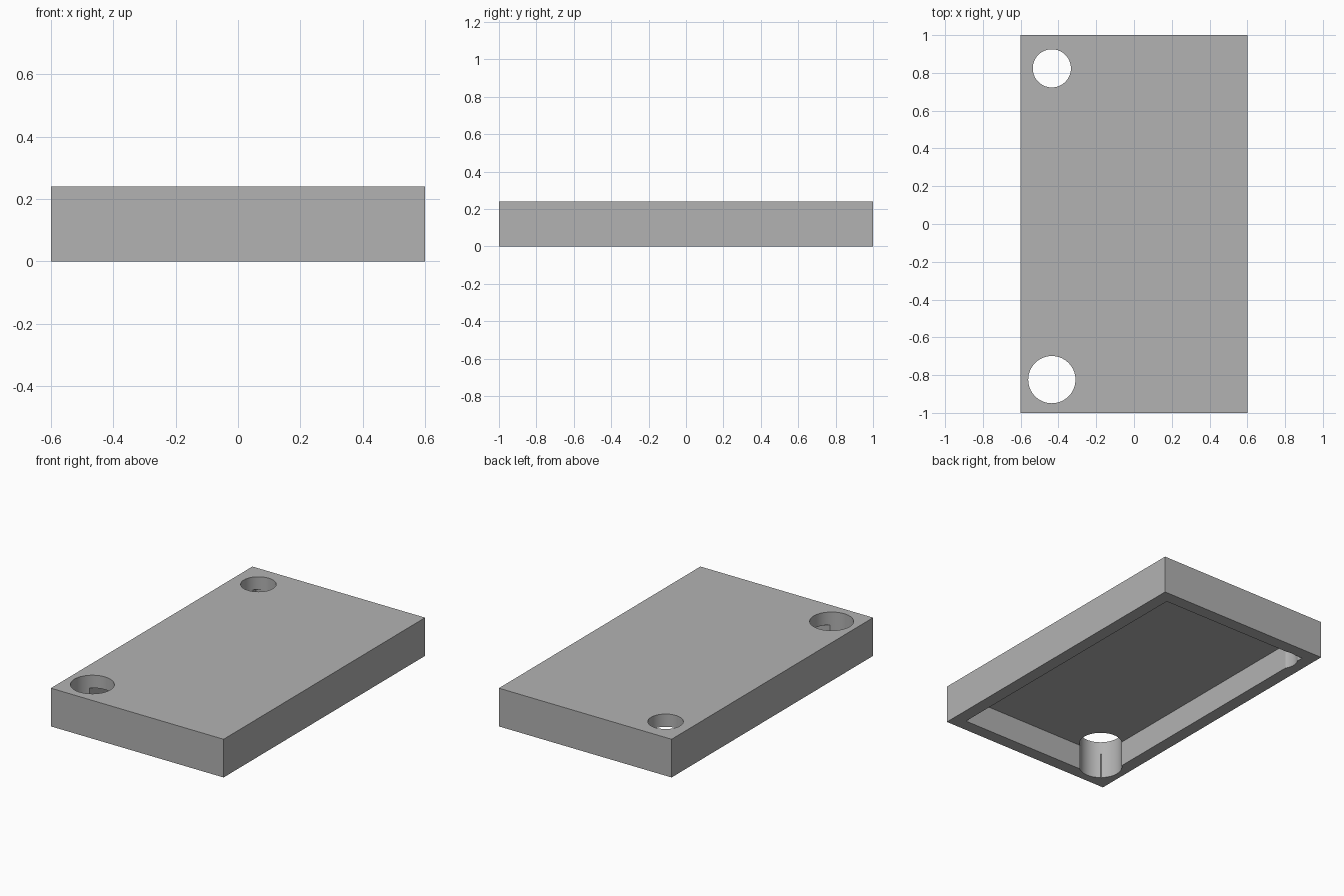
import bpy
from mathutils import Vector

default = bpy.data.objects.get("Cube")
if default:
    bpy.data.objects.remove(default, do_unlink=True)

WIDTH, LENGTH, HEIGHT = 1.2, 2.0, 0.24
WALL = 0.08

grey = bpy.data.materials.new("plain_grey")
grey.use_nodes = True
grey.diffuse_color = (0.448, 0.448, 0.448, 1)
grey.node_tree.nodes["Principled BSDF"].inputs["Base Color"].default_value = grey.diffuse_color


def block(name, size, center):
    bpy.ops.mesh.primitive_cube_add(size=1, location=center)
    obj = bpy.context.object
    obj.name = name
    obj.scale = size
    bpy.ops.object.transform_apply(location=True, scale=True)
    return obj


def drill(name, radius, x, y):
    bpy.ops.mesh.primitive_cylinder_add(vertices=96, radius=radius, depth=1, location=(x, y, 0))
    obj = bpy.context.object
    obj.name = name
    return obj


# Solid outer body
lid = block("lid", (WIDTH, LENGTH, HEIGHT), (0, 0, HEIGHT / 2))
lid.data.materials.append(grey)

# Open pocket underneath, and the two round holes along the right side
pocket = block("pocket_cutter", (WIDTH - 2 * WALL, LENGTH - 2 * WALL, 2 * (HEIGHT - WALL)), Vector())
cutters = [
    pocket,
    drill("front_hole_cutter", 0.125, -0.435, -0.824),
    drill("back_hole_cutter", 0.101, -0.435, 0.824),
]

# Cut each shape out of the lid, then discard the cutter
bpy.context.view_layer.objects.active = lid
for cutter in cutters:
    cutter.hide_render = True
    cut = lid.modifiers.new(cutter.name, "BOOLEAN")
    cut.operation = "DIFFERENCE"
    cut.solver = "EXACT"
    cut.object = cutter
    bpy.ops.object.modifier_apply(modifier=cut.name)
    bpy.data.objects.remove(cutter, do_unlink=True)

# Round hole walls, crisp edges
bpy.ops.object.select_all(action="DESELECT")
lid.select_set(True)
bpy.context.view_layer.objects.active = lid
bpy.ops.object.shade_smooth_by_angle(angle=0.5)
